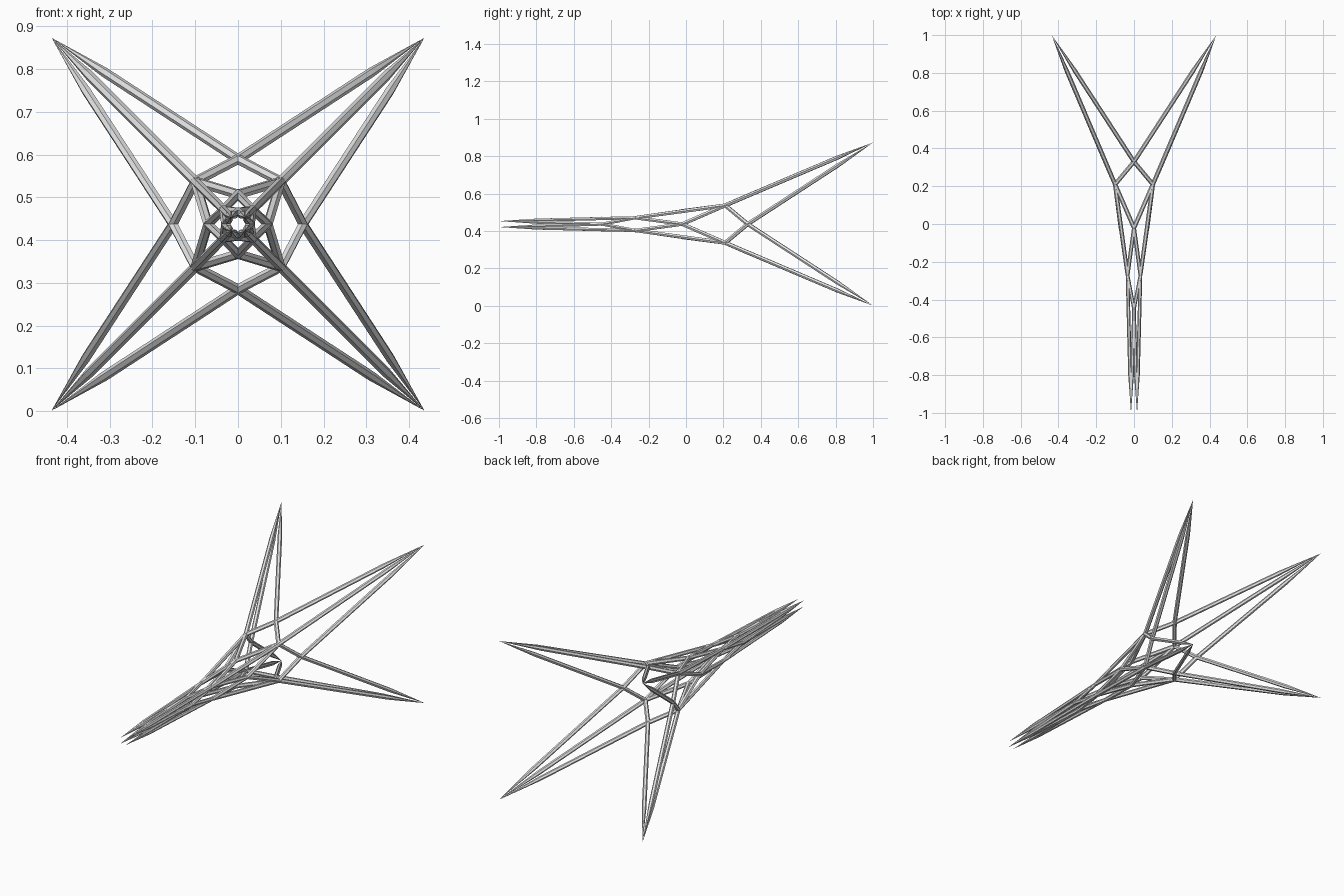
import bpy
import bmesh
import math
from mathutils import Vector, Matrix

cube = bpy.data.objects.get("Cube")
if cube:
    bpy.data.objects.remove(cube)

grey = bpy.data.materials.new("light_grey")
grey.use_nodes = True
colour = (0.8, 0.8, 0.8, 1)
grey.diffuse_color = colour
grey.node_tree.nodes["Principled BSDF"].inputs["Base Color"].default_value = colour

CENTRE = 0.437
SIDES = 6


def ring(radius, y, start):
    """Four nodes spaced around the long axis; start is the first angle in degrees."""
    pts = []
    for k in range(4):
        a = math.radians(start + 90 * k)
        pts.append(Vector((radius * math.cos(a), y, CENTRE + radius * math.sin(a))))
    return pts


def loft(bm, a, b, stations):
    """Straight bar through (fraction, radius) stations, closed at both ends."""
    turn = (b - a).to_track_quat('Z', 'Y')
    rings = []
    for t, r in stations:
        mid = a.lerp(b, t)
        if r == 0:
            rings.append([bm.verts.new(mid)])
            continue
        rings.append([bm.verts.new(mid + turn @ Vector((r * math.cos(q), r * math.sin(q), 0)))
                      for q in (math.tau * i / SIDES for i in range(SIDES))])
    for lo, hi in zip(rings, rings[1:]):
        for i in range(SIDES):
            j = (i + 1) % SIDES
            if len(hi) == 1:
                bm.faces.new((lo[i], lo[j], hi[0]))
            else:
                bm.faces.new((lo[i], lo[j], hi[j], hi[i]))
    for end in (rings[0], rings[-1]):
        if len(end) > 1:
            bm.faces.new(end)


def bar(bm, a, b, r):
    loft(bm, a, b, ((0, r), (1, r)))


def spike(bm, a, b, r, taper):
    """Bar from a that narrows to a point at b over the taper length."""
    loft(bm, a, b, ((0, r), (1 - taper / (b - a).length, r), (1, 0)))


def finish(name, bm):
    bmesh.ops.recalc_face_normals(bm, faces=bm.faces)
    mesh = bpy.data.meshes.new(name)
    bm.to_mesh(mesh)
    bm.free()
    mesh.materials.append(grey)
    obj = bpy.data.objects.new(name, mesh)
    bpy.context.collection.objects.link(obj)


# Node rings alternate between corner (45 degrees) and side (0 degrees) positions
ROOT2 = math.sqrt(2)
rear_tips = ring(0.436 * ROOT2, 1.0, 45)
rear_sides = ring(0.152, 0.33, 0)
hub_corners = ring(0.1 * ROOT2, 0.21, 45)
waist_sides = ring(0.07, -0.02, 0)
neck_corners = ring(0.034 * ROOT2, -0.27, 45)
nose_sides = ring(0.03, -0.45, 0)
nose_tips = ring(0.016 * ROOT2, -1.0, 45)

R, NECK_R, NOSE_R = 0.0115, 0.0105, 0.0095


def lattice(name, corners, sides, r):
    """Zigzag of bars joining each corner node to its two side neighbours."""
    bm = bmesh.new()
    for k in range(4):
        for s in (k, (k + 1) % 4):
            bar(bm, corners[k], sides[s], r)
    finish(name, bm)


def spikes(name, tips, corners, sides, r, taper):
    """Three bars meeting in a sharp point at each tip."""
    bm = bmesh.new()
    for k in range(4):
        for base in (corners[k], sides[k], sides[(k + 1) % 4]):
            spike(bm, base, tips[k], r, taper)
    finish(name, bm)


spikes("rear_spikes", rear_tips, hub_corners, rear_sides, R, 0.24)
lattice("rear_ring", hub_corners, rear_sides, R)
lattice("hub_lattice", hub_corners, waist_sides, R)
lattice("neck_lattice", neck_corners, waist_sides, NECK_R)
lattice("nose_ring", neck_corners, nose_sides, NOSE_R)
spikes("nose_spikes", nose_tips, neck_corners, nose_sides, NOSE_R, 0.2)

# Straight corner struts from the hub to the neck
bm = bmesh.new()
for a, b in zip(hub_corners, neck_corners):
    loft(bm, a, b, ((0, R), (1, NECK_R)))
finish("corner_struts", bm)

# Rounded joints where bars meet
bm = bmesh.new()
for nodes, r in ((rear_sides, R), (hub_corners, R), (waist_sides, R),
                 (neck_corners, NECK_R), (nose_sides, NOSE_R)):
    for p in nodes:
        bmesh.ops.create_icosphere(bm, subdivisions=2, radius=r,
                                   matrix=Matrix.Translation(p))
finish("joints", bm)
